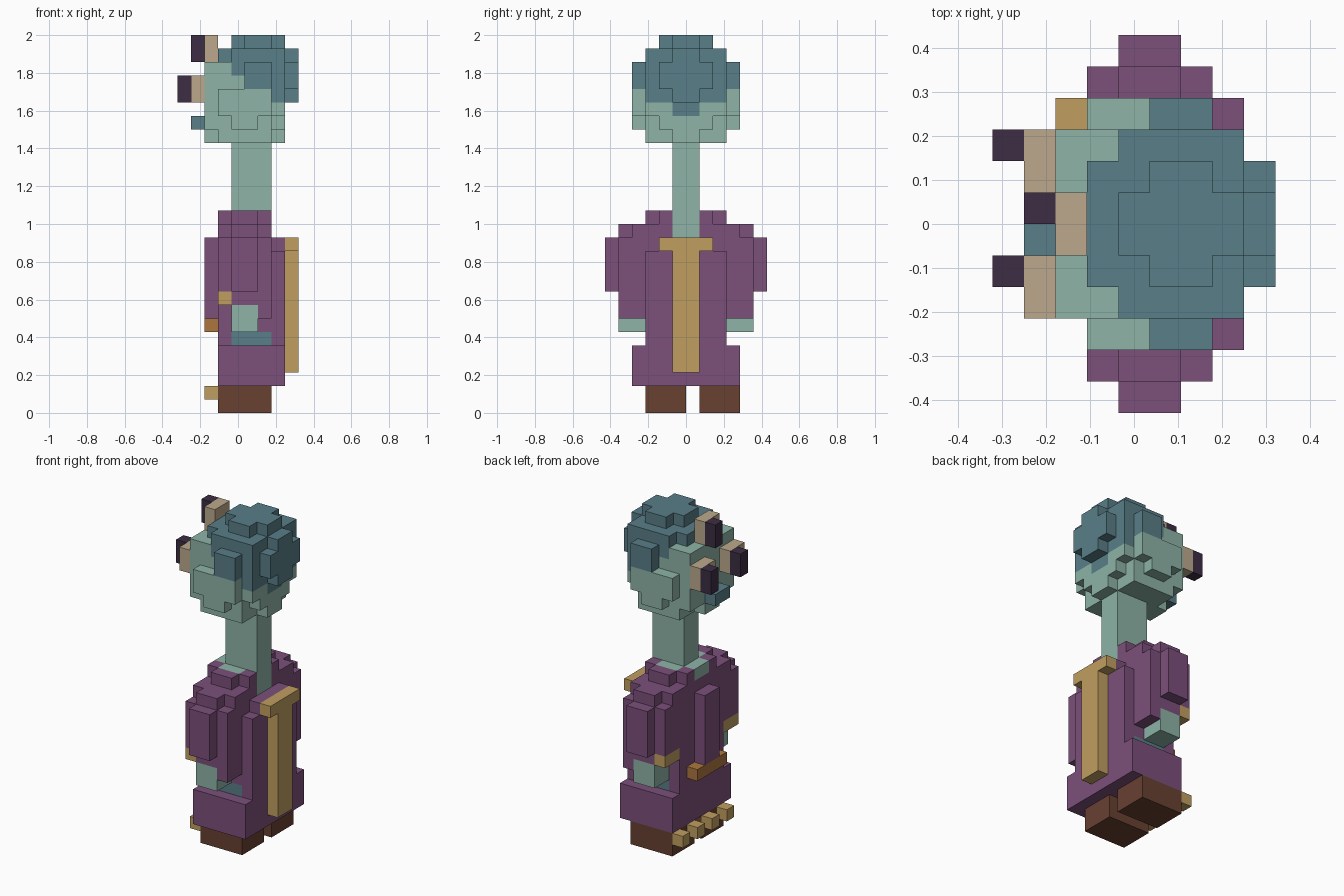
import bpy
import bmesh
from mathutils import Vector

cube = bpy.data.objects.get("Cube")
if cube:
    bpy.data.objects.remove(cube)

U = 2 / 28                     # size of one block
ORIGIN = Vector((-4.5, -6, 0))  # grid corner, in blocks


def linear(c):
    c /= 255
    return c / 12.92 if c < 0.04045 else ((c + 0.055) / 1.055) ** 2.4


def material(name, r, g, b):
    m = bpy.data.materials.new(name)
    m.use_nodes = True
    col = (linear(r), linear(g), linear(b), 1)
    m.diffuse_color = col
    m.node_tree.nodes["Principled BSDF"].inputs["Base Color"].default_value = col
    return m


purple = material("purple cloth", 124, 80, 123)
green = material("pale green skin", 142, 180, 166)
teal = material("teal", 88, 126, 136)
gold = material("gold", 192, 159, 96)
orange = material("orange", 172, 118, 62)
brown = material("brown", 104, 65, 49)
beige = material("beige", 188, 169, 140)
dark = material("dark plum", 60, 45, 67)

blocks = {}   # grid cell -> part name
colours = {}  # part name -> material


def part(name, mat, *boxes, mirror=False):
    """Fill boxes (x0, x1, y0, y1, z0, z1); later parts replace earlier ones."""
    colours[name] = mat
    for x0, x1, y0, y1, z0, z1 in boxes:
        for x in range(x0, x1):
            for y in range(y0, y1):
                for z in range(z0, z1):
                    blocks[x, y, z] = name
                    if mirror:
                        blocks[x, 11 - y, z] = name


# Feet
part("shoes", brown, (3, 7, 3, 6, 0, 2), (3, 7, 7, 10, 0, 2))
part("toes", gold, *[(2, 3, y, y + 1, 1, 2) for y in (3, 5, 7, 9)])

# Robe, collar and sash
part("robe_skirt", purple, (3, 8, 2, 10, 2, 5))
part("robe_body", purple, (3, 8, 3, 9, 5, 12), (3, 7, 3, 9, 12, 14),
     (7, 8, 4, 8, 12, 13), (2, 3, 5, 7, 7, 13))
part("collar", purple, (4, 6, 3, 4, 14, 15), (3, 4, 4, 5, 14, 15),
     (6, 7, 4, 5, 14, 15), mirror=True)
part("side_patches", teal, (4, 7, 3, 4, 5, 6), mirror=True)
part("belt", orange, (2, 3, 4, 8, 6, 7))
part("back_sash", gold, (8, 9, 5, 7, 3, 13), (8, 9, 4, 8, 12, 13))

# Arms
part("sleeves", purple, (3, 7, 1, 3, 9, 13), (4, 6, 1, 2, 13, 14),
     (3, 7, 2, 3, 13, 14), (4, 6, 1, 3, 8, 9), (6, 7, 1, 3, 7, 9),
     (4, 6, 0, 1, 9, 13), mirror=True)
part("cuffs", gold, (3, 4, 1, 3, 8, 9), mirror=True)
part("hands", green, (4, 6, 1, 3, 6, 8), mirror=True)

# Neck and bare chest
part("neck", green, (4, 7, 5, 7, 13, 20), (3, 4, 5, 7, 14, 15))
part("neck_base", green, (4, 6, 4, 5, 14, 15), mirror=True)

# Head: rounded block with face plate and cheeks
part("head", green, (3, 7, 3, 9, 21, 26), (7, 8, 3, 9, 22, 26),
     (7, 8, 4, 8, 21, 22), (2, 3, 3, 9, 21, 26),
     (3, 7, 3, 9, 20, 21), (2, 8, 5, 7, 20, 21))
part("cheeks", green, (3, 7, 2, 3, 22, 24), (4, 6, 2, 3, 21, 22), mirror=True)

# Hair cap wrapping the back and top
part("hair", teal, (4, 8, 3, 9, 26, 27), (3, 4, 4, 8, 26, 27),
     (5, 7, 4, 8, 27, 28), (4, 8, 5, 7, 27, 28),
     (4, 5, 3, 9, 25, 26), (5, 7, 3, 9, 24, 26), (7, 8, 3, 9, 23, 26),
     (8, 9, 4, 8, 24, 26), (8, 9, 5, 7, 23, 27), (7, 8, 5, 7, 22, 23))
part("side_hair", teal, (5, 7, 2, 3, 24, 26), mirror=True)

# Three eyes and mouth
part("eyes", beige, (2, 3, 5, 7, 26, 28), (1, 2, 3, 5, 23, 25),
     (1, 2, 7, 9, 23, 25))
part("pupils", dark, (1, 2, 6, 7, 26, 28), (0, 1, 4, 5, 23, 25),
     (0, 1, 8, 9, 23, 25))
part("mouth", teal, (1, 2, 5, 7, 21, 22))


# Turn each part into a mesh of its exposed block faces
def build(name):
    bm = bmesh.new()
    for cell in [c for c, n in blocks.items() if n == name]:
        for axis in range(3):
            for side in (0, 1):
                near = list(cell)
                near[axis] += 2 * side - 1
                if tuple(near) in blocks:
                    continue
                a, b = (axis + 1) % 3, (axis + 2) % 3
                ring = []
                for da, db in ((0, 0), (1, 0), (1, 1), (0, 1)):
                    p = Vector(cell)
                    p[axis] += side
                    p[a] += da
                    p[b] += db
                    ring.append(bm.verts.new((p + ORIGIN) * U))
                bm.faces.new(ring if side else ring[::-1])
    bmesh.ops.remove_doubles(bm, verts=bm.verts[:], dist=U / 100)
    bmesh.ops.dissolve_limit(bm, angle_limit=0.01, verts=bm.verts[:],
                             edges=bm.edges[:])
    mesh = bpy.data.meshes.new(name)
    bm.to_mesh(mesh)
    bm.free()
    mesh.materials.append(colours[name])
    bpy.context.scene.collection.objects.link(bpy.data.objects.new(name, mesh))


for part_name in colours:
    build(part_name)
